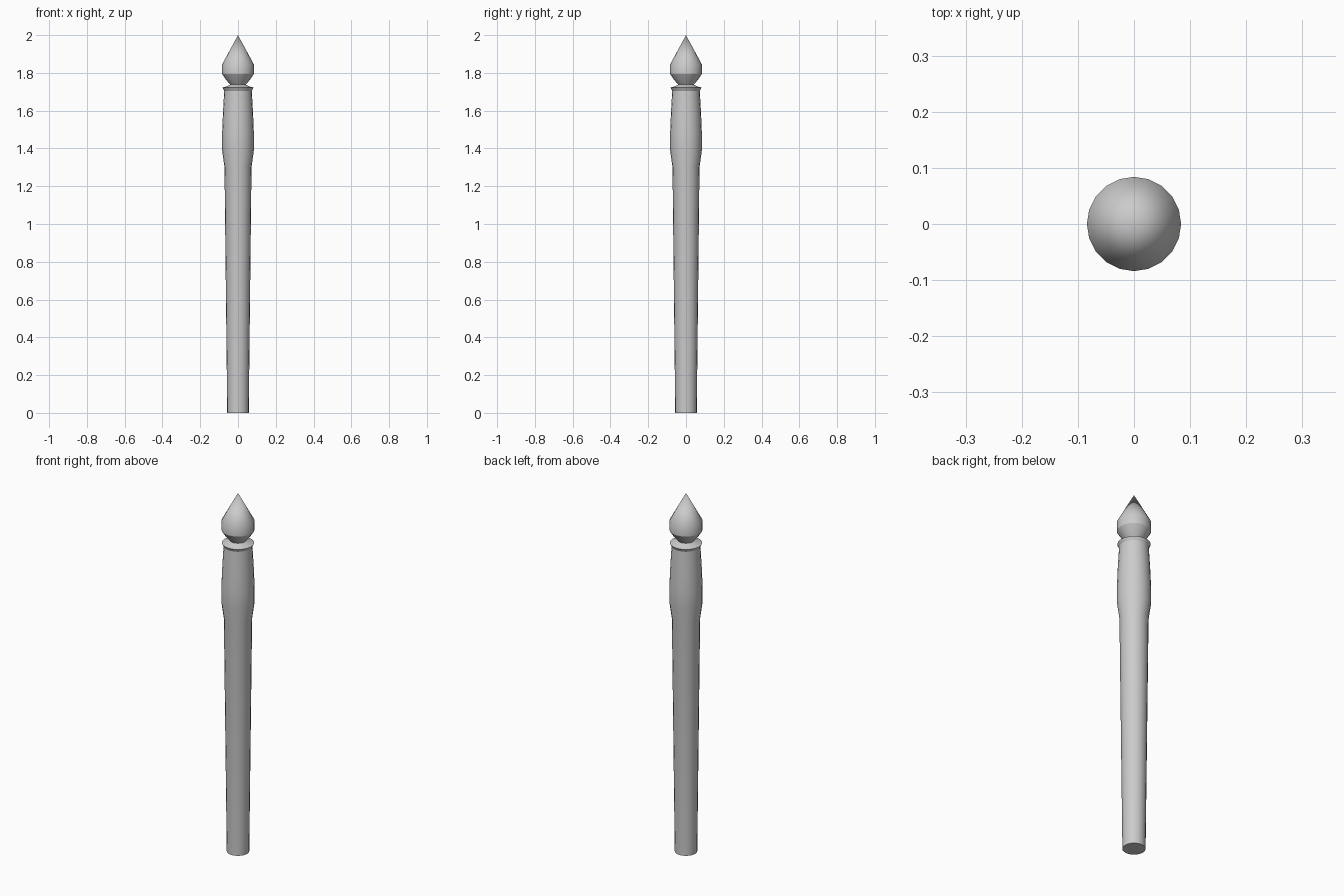
import bpy, bmesh, math

if "Cube" in bpy.data.objects:
    bpy.data.objects.remove(bpy.data.objects["Cube"])

SIDES = 20


def lathe(name, profile):
    """Spin a (radius, z) profile around z; radius 0 becomes a single point."""
    bm = bmesh.new()
    rings = []
    for r, z in profile:
        if r == 0:
            rings.append([bm.verts.new((0, 0, z))] * SIDES)
        else:
            rings.append([bm.verts.new((r * math.cos(2 * math.pi * i / SIDES),
                                        r * math.sin(2 * math.pi * i / SIDES), z))
                          for i in range(SIDES)])
    for a, b in zip(rings, rings[1:]):
        for i in range(SIDES):
            j = (i + 1) % SIDES
            bm.faces.new(dict.fromkeys((a[i], a[j], b[j], b[i])))
    # close flat ends
    if profile[0][0] > 0:
        bm.faces.new(rings[0][::-1])
    if profile[-1][0] > 0:
        bm.faces.new(rings[-1])
    bmesh.ops.recalc_face_normals(bm, faces=bm.faces)
    mesh = bpy.data.meshes.new(name)
    bm.to_mesh(mesh)
    bm.free()
    obj = bpy.data.objects.new(name, mesh)
    bpy.context.collection.objects.link(obj)
    bpy.ops.object.select_all(action='DESELECT')
    obj.select_set(True)
    bpy.context.view_layer.objects.active = obj
    bpy.ops.object.shade_smooth_by_angle(angle=math.radians(30))
    return obj


# Whole turned post: tapered shaft, swollen grip, flared collar, neck, pointed finial
lathe("turned_post", [
    (0.057, 0), (0.0715, 1.30),                                   # shaft
    (0.084, 1.39), (0.084, 1.48), (0.080, 1.58), (0.073, 1.705),  # swell
    (0.082, 1.722), (0.056, 1.73), (0.042, 1.738),                # collar and neck
    (0.063, 1.763), (0.084, 1.795), (0.084, 1.845),               # finial base
    (0, 2.0),                                                     # tip
])
